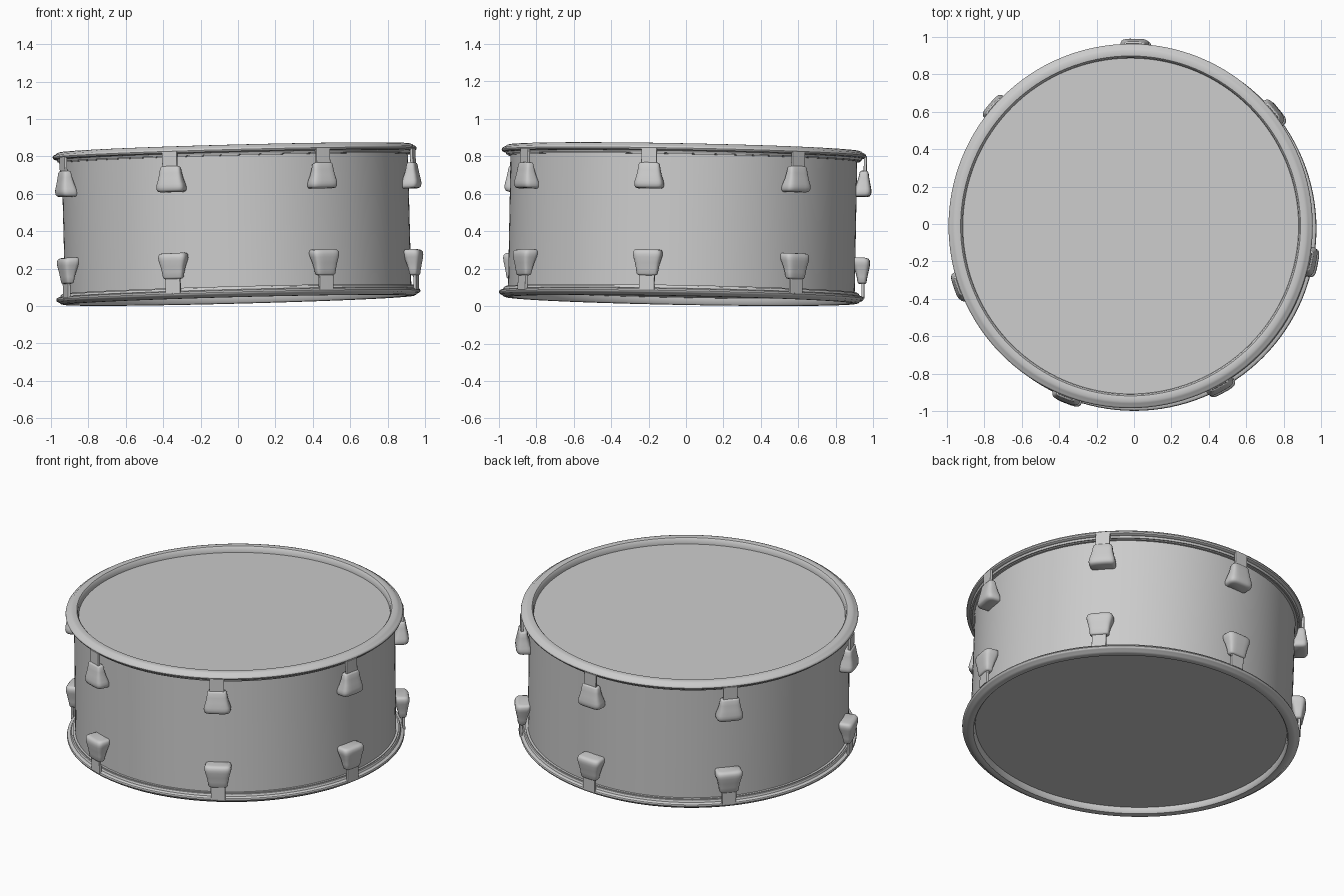
import bpy, bmesh
from math import sin, cos, pi, radians, copysign
from mathutils import Vector, Matrix

if "Cube" in bpy.data.objects:
    bpy.data.objects.remove(bpy.data.objects["Cube"])

# The whole drum leans a little: local z follows this axis, about this centre
AXIS = Vector((-0.026, 0.019, 1.0))
TILT = (Matrix.Translation((-0.008, -0.018, 0.438))
        @ Vector((0, 0, 1)).rotation_difference(AXIS).to_matrix().to_4x4())


def loft(name, rings, closed=False, sharp=35):
    """Skin a list of equal-length point rings; cap the ends unless closed."""
    bm = bmesh.new()
    vs = [[bm.verts.new(TILT @ Vector(p)) for p in ring] for ring in rings]
    n = len(vs[0])
    pairs = list(zip(vs, vs[1:])) + ([(vs[-1], vs[0])] if closed else [])
    for a, b in pairs:
        for i in range(n):
            j = (i + 1) % n
            bm.faces.new((a[i], a[j], b[j], b[i]))
    if not closed:
        bm.faces.new(vs[0])
        bm.faces.new(vs[-1])
    bmesh.ops.recalc_face_normals(bm, faces=bm.faces)
    me = bpy.data.meshes.new(name)
    bm.to_mesh(me)
    bm.free()
    ob = bpy.data.objects.new(name, me)
    bpy.context.collection.objects.link(ob)
    bpy.ops.object.select_all(action='DESELECT')
    ob.select_set(True)
    bpy.context.view_layer.objects.active = ob
    bpy.ops.object.shade_smooth_by_angle(angle=radians(sharp))
    return ob


def lathe(name, profile, closed=False, side=1, n=128):
    rings = [[(r * cos(2 * pi * i / n), r * sin(2 * pi * i / n), side * h)
              for i in range(n)] for r, h in profile]
    return loft(name, rings, closed)


def lug_part(name, angle, side, sections, power, n=24):
    """Stack of rounded rectangles: (height, half width, inner r, outer r)."""
    ca, sa = cos(angle), sin(angle)
    rings = []
    for h, w, r0, r1 in sections:
        ring = []
        for i in range(n):
            c, s = cos(2 * pi * (i + .5) / n), sin(2 * pi * (i + .5) / n)
            t = w * copysign(abs(c) ** (2 / power), c)
            r = (r0 + r1) / 2 + (r1 - r0) / 2 * copysign(abs(s) ** (2 / power), s)
            ring.append((r * ca - t * sa, r * sa + t * ca, side * h))
        rings.append(ring)
    return loft(name, rings, sharp=50)


# Shell
lathe("shell", [(0.926, -0.37), (0.926, 0.37)])

# Rolled hoop section, from the inner lip over the top to the outer bead
HOOP = [(0.897, 0.355), (0.898, 0.375), (0.902, 0.398), (0.909, 0.406),
        (0.92, 0.408), (0.938, 0.407), (0.95, 0.403), (0.957, 0.396),
        (0.966, 0.393), (0.972, 0.388), (0.974, 0.381), (0.971, 0.373),
        (0.963, 0.368), (0.953, 0.367), (0.948, 0.355)]

BODY = [(0.302, 0.040, 0.950, 0.978), (0.299, 0.051, 0.943, 0.984),
        (0.292, 0.056, 0.940, 0.988), (0.265, 0.060, 0.935, 0.992),
        (0.235, 0.066, 0.926, 0.998), (0.205, 0.075, 0.915, 1.004),
        (0.190, 0.078, 0.910, 1.005), (0.176, 0.077, 0.908, 1.003),
        (0.167, 0.072, 0.908, 0.996), (0.163, 0.060, 0.908, 0.982)]
STRAP = [(0.285, 0.042, 0.962, 0.978), (0.378, 0.042, 0.962, 0.978)]

for side, end in ((1, "top"), (-1, "bottom")):
    # Drumhead, its collar and the hoop
    lathe(end + "_drumhead", [(0.91, 0.36), (0.91, 0.367)], side=side)
    lathe(end + "_head_collar", [(0.92, 0.35), (0.94, 0.35), (0.94, 0.368), (0.92, 0.368)],
          closed=True, side=side)
    lathe(end + "_hoop", HOOP, closed=True, side=side)
    # Seven lugs with straps reaching the hoop
    for k in range(-3, 4):
        a = radians(-11 - 50 + 50 * k + 50)
        if k == -3:
            a = radians(-161)
        lug_part(f"{end}_lug_{k + 4}", a, side, BODY, 4)
        lug_part(f"{end}_lug_strap_{k + 4}", a, side, STRAP, 12)
